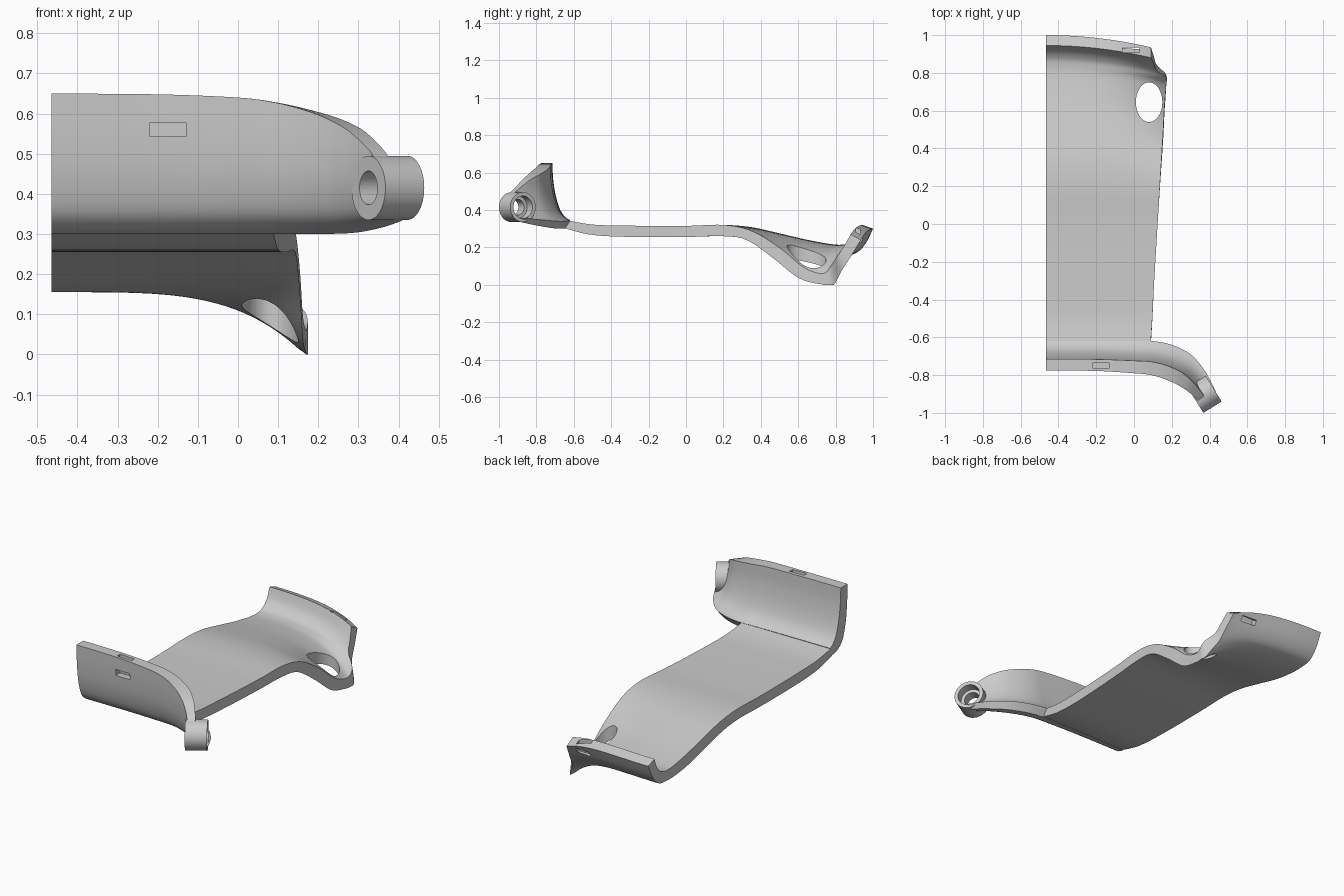
import bpy, bmesh, math
from mathutils import Vector, Matrix

if "Cube" in bpy.data.objects:
    bpy.data.objects.remove(bpy.data.objects["Cube"])


def spline(rows, steps):
    """Catmull-Rom through rows of numbers."""
    out, n = [], len(rows)
    for i in range(n - 1):
        a, b, c, d = (rows[max(i - 1, 0)], rows[i], rows[i + 1], rows[min(i + 2, n - 1)])
        for k in range(steps):
            t = k / steps
            out.append([q + .5 * t * (r - p + t * (2*p - 5*q + 4*r - s + t * (3*(q - r) + s - p)))
                        for p, q, r, s in zip(a, b, c, d)])
    out.append(list(rows[-1]))
    return out


def new_object(name, bm):
    bmesh.ops.recalc_face_normals(bm, faces=bm.faces)
    me = bpy.data.meshes.new(name)
    bm.to_mesh(me)
    bm.free()
    ob = bpy.data.objects.new(name, me)
    bpy.context.collection.objects.link(ob)
    return ob


def thick_sheet(name, upper, lower):
    """Solid between two matching point grids."""
    bm = bmesh.new()
    A, B = ([[bm.verts.new(p) for p in row] for row in g] for g in (upper, lower))
    n, m = len(A), len(A[0])
    for g in (A, B):
        for i in range(n - 1):
            for j in range(m - 1):
                bm.faces.new((g[i][j], g[i+1][j], g[i+1][j+1], g[i][j+1]))
    for i in range(n - 1):
        for j in (0, m - 1):
            bm.faces.new((A[i][j], A[i+1][j], B[i+1][j], B[i][j]))
    for j in range(m - 1):
        for i in (0, n - 1):
            bm.faces.new((A[i][j], A[i][j+1], B[i][j+1], B[i][j]))
    return new_object(name, bm)


def cylinder(name, p, q, r, scale=(1, 1)):
    p, q = Vector(p), Vector(q)
    bm = bmesh.new()
    rot = (q - p).to_track_quat('Z', 'Y').to_matrix().to_4x4()
    mat = Matrix.Translation((p + q) / 2) @ rot @ Matrix.Diagonal((*scale, 1, 1))
    bmesh.ops.create_cone(bm, cap_ends=True, segments=48, radius1=r, radius2=r,
                          depth=(q - p).length, matrix=mat)
    return new_object(name, bm)


def box(name, lo, hi):
    lo, hi = Vector(lo), Vector(hi)
    bm = bmesh.new()
    bmesh.ops.create_cube(bm, size=1, matrix=Matrix.Translation((lo + hi) / 2)
                          @ Matrix.Diagonal((*(hi - lo), 1)))
    return new_object(name, bm)


def cut(ob, cutter):
    cutter.hide_render = True
    mod = ob.modifiers.new("cut", 'BOOLEAN')
    mod.operation, mod.solver, mod.object = 'DIFFERENCE', 'EXACT', cutter
    bpy.context.view_layer.objects.active = ob
    bpy.ops.object.modifier_apply(modifier=mod.name)


# curved plate with rear lip: left top y,z / left bottom y,z / right top / right bottom / right edge x
plate_rows = [
    (-.64, .346, -.655, .305, -.64, .346, -.655, .305, .088),
    (-.5, .322, -.51, .268, -.5, .322, -.51, .268, .097),
    (-.3, .316, -.3, .256, -.3, .316, -.3, .256, .107),
    (0, .315, 0, .256, 0, .315, 0, .256, .125),
    (.2, .32, .19, .26, .2, .32, .19, .26, .137),
    (.35, .308, .33, .247, .35, .285, .32, .24, .146),
    (.5, .275, .48, .212, .5, .19, .46, .14, .155),
    (.65, .24, .63, .175, .63, .085, .6, .03, .162),
    (.78, .217, .76, .157, .73, .06, .72, .003, .17),
    (.84, .215, .85, .157, .775, .1, .79, 0, .17),
    (.88, .225, .91, .17, .8, .13, .83, .06, .12),
    (.92, .26, .96, .22, .83, .185, .87, .13, .105),
    (.945, .32, 1, .3, .86, .234, .915, .197, .09)]
top, bottom = [], []
for r in spline(plate_rows, 6):
    rows = ([], [])
    for k in range(29):
        x = -.465 + (r[8] + .465) * k / 28
        s = (x + .465) / .635
        for side, o in zip(rows, (0, 2)):
            side.append((x, r[o] + s**2 * (r[o+4] - r[o]),
                         max(0, r[o+1] + s**4 * (r[o+5] - r[o+1]))))
    top.append(rows[0])
    bottom.append(rows[1])
plate = thick_sheet("curved_plate", top, bottom)

# front wall sweeping into the side arm: base x,y / turn angle / width / bottom z / top z
stations = spline([
    (-.465, -.62, 0, .155, .3, .65), (-.2, -.62, 0, .158, .3, .648),
    (0, -.62, 0, .17, .3, .64), (.1, -.62, 3, .18, .3, .628),
    (.2, -.64, 12, .185, .3, .61), (.3, -.69, 27, .175, .303, .588),
    (.37, -.77, 43, .145, .315, .56), (.415, -.85, 54, .115, .33, .515),
    (.435, -.89, 58, .11, .34, .485)], 6)
section = spline([  # outer depth, height / inner depth, height
    (.16, 0, 0, .13), (.45, .04, .17, .18), (.72, .16, .35, .3),
    (.89, .4, .49, .5), (.97, .69, .58, .75), (1, 1, .61, 1)], 5)


def wall_point(s, f, h):
    a = math.radians(s[2])
    return (s[0] - math.sin(a) * f * s[3], s[1] - math.cos(a) * f * s[3],
            s[4] + h * (s[5] - s[4]))


wall = thick_sheet("front_wall_arm",
                   [[wall_point(s, q[0], q[1]) for q in section] for s in stations],
                   [[wall_point(s, q[2], q[3]) for q in section] for s in stations])

# eyelet at the end of the arm
axis = Vector((.85, .53, 0)).normalized()
outer = Vector((.325, -.932, .415))
eyelet = cylinder("arm_eyelet", outer, outer + axis * .114, .08)
bore = cylinder("eyelet_bore_cutter", outer - axis * .1, outer + axis * .2, .042)
recess = cylinder("eyelet_recess_cutter", outer + axis * .06, outer + axis * .2, .06)
for ob in (wall, eyelet):
    cut(ob, bore)
    cut(ob, recess)

# oval hole near the rear corner
oval = cylinder("oval_hole_cutter", (.08, .645, -.2), (.08, .645, .5), 1, (.07, .105))
cut(plate, oval)

# strap slots that enter the rim and leave through the outer face
slots = [(wall, box("slot_cutter", (-.22, -.762, .545), (-.13, -.737, .75))),
         (wall, box("slot_cutter", (-.22, -.9, .543), (-.13, -.738, .577))),
         (plate, box("slot_cutter", (-.06, .908, .223), (.03, .934, .45))),
         (plate, box("slot_cutter", (-.06, .909, .22), (.03, 1.1, .248)))]
for ob, c in slots:
    cut(ob, c)

for c in [bore, recess, oval] + [c for _, c in slots]:
    bpy.data.objects.remove(c)

# smooth shading with crisp edges
for ob in (plate, wall, eyelet):
    bpy.ops.object.select_all(action='DESELECT')
    ob.select_set(True)
    bpy.context.view_layer.objects.active = ob
    bpy.ops.object.shade_smooth_by_angle(angle=math.radians(30))
